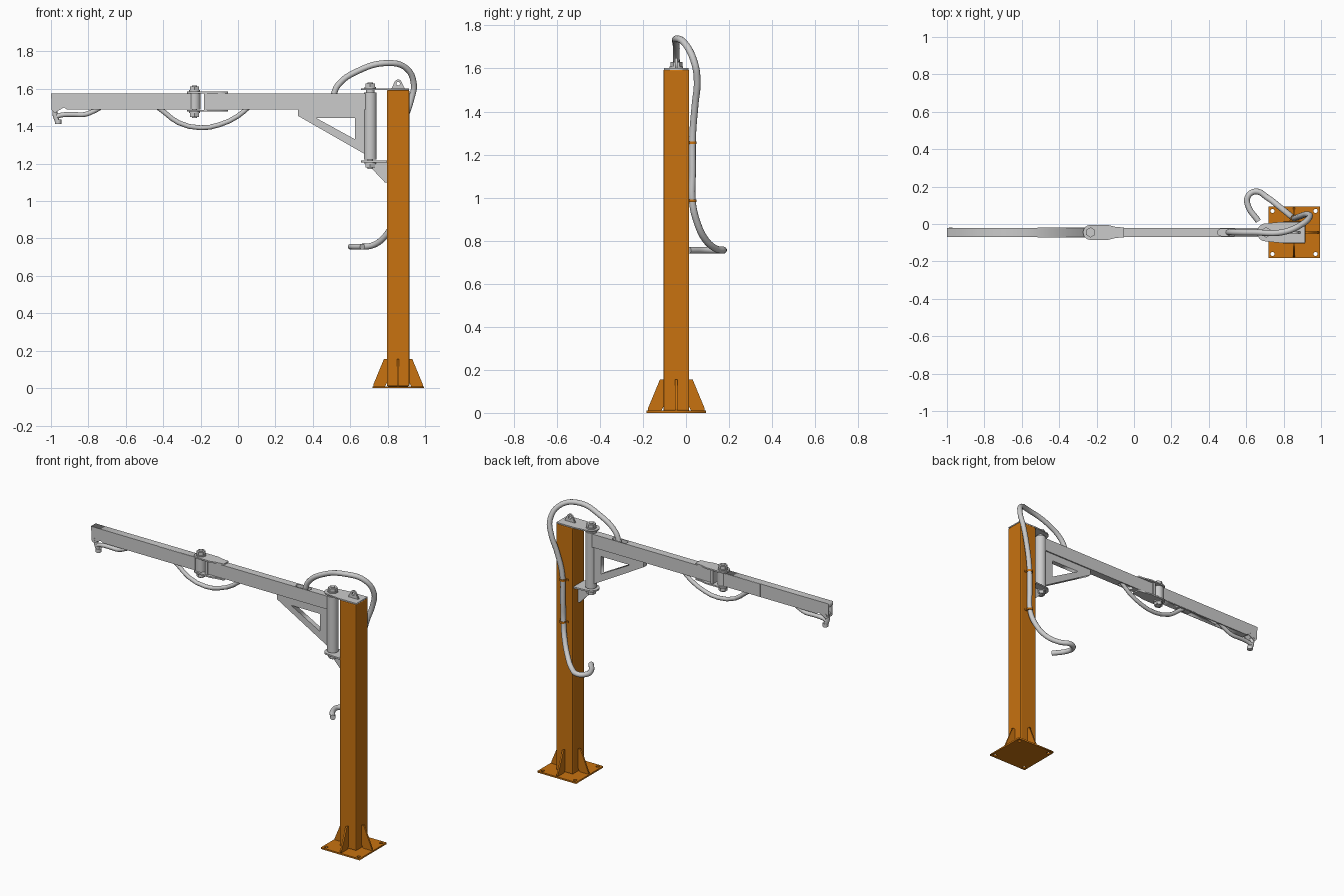
import bpy, bmesh
from math import pi, sin, cos, radians, atan2
from mathutils import Vector

if "Cube" in bpy.data.objects:
    bpy.data.objects.remove(bpy.data.objects["Cube"])

CX, CY = 0.856, -0.045          # column centre; the arms share CY

orange = bpy.data.materials.new("orange_paint")
orange.diffuse_color = (0.58, 0.17, 0.005, 1)
orange.use_nodes = True
orange.node_tree.nodes["Principled BSDF"].inputs["Base Color"].default_value = orange.diffuse_color

def activate(ob):
    bpy.ops.object.select_all(action='DESELECT')
    ob.select_set(True)
    bpy.context.view_layer.objects.active = ob

def finish(ob, mat=None, smooth=False):
    activate(ob)
    if ob.type == 'CURVE':
        bpy.ops.object.convert(target='MESH')
        ob = bpy.context.object
    if mat:
        ob.data.materials.append(mat)
    if smooth:
        bpy.ops.object.shade_smooth_by_angle(angle=radians(35))
    return ob

def arc(x, y, r, a0=0, a1=360, n=20):
    closed = abs(a1 - a0) == 360
    k = n if closed else n - 1
    return [(x + r * cos(radians(a0 + (a1 - a0) * i / k)),
             y + r * sin(radians(a0 + (a1 - a0) * i / k))) for i in range(n)]

def plate(name, loops, thick, loc=(0, 0, 0), rot=(0, 0, 0), mat=None):
    """Flat outline with holes, extruded symmetrically."""
    cu = bpy.data.curves.new(name, 'CURVE')
    cu.dimensions, cu.fill_mode, cu.extrude = '2D', 'BOTH', thick / 2
    for pts in loops:
        sp = cu.splines.new('POLY')
        sp.points.add(len(pts) - 1)
        for p, (x, y) in zip(sp.points, pts):
            p.co = (x, y, 0, 1)
        sp.use_cyclic_u = True
    ob = bpy.data.objects.new(name, cu)
    bpy.context.collection.objects.link(ob)
    ob.location, ob.rotation_euler = loc, rot
    return finish(ob, mat)

def side_plate(name, loops, thick, y=CY):
    return plate(name, loops, thick, (0, y, 0), (pi / 2, 0, 0))

def cyl(name, x, y, z0, z1, r, n=24, mat=None):
    bpy.ops.mesh.primitive_cylinder_add(vertices=n, radius=r, depth=z1 - z0,
                                        location=(x, y, (z0 + z1) / 2))
    ob = bpy.context.object
    ob.name = name
    return finish(ob, mat, n > 8)

def box(name, lo, hi, mat=None, bevel=0):
    lo, hi = Vector(lo), Vector(hi)
    bpy.ops.mesh.primitive_cube_add(size=1, location=(lo + hi) / 2)
    ob = bpy.context.object
    ob.name, ob.scale = name, hi - lo
    bpy.ops.object.transform_apply(location=False, rotation=False, scale=True)
    if bevel:
        m = ob.modifiers.new("bevel", 'BEVEL')
        m.width, m.segments = bevel, 2
    return finish(ob, mat)

def hose(name, pts, r, res=6):
    cu = bpy.data.curves.new(name, 'CURVE')
    cu.dimensions, cu.bevel_depth, cu.bevel_resolution = '3D', r, 4
    cu.resolution_u, cu.use_fill_caps = res, True
    sp = cu.splines.new('BEZIER')
    sp.bezier_points.add(len(pts) - 1)
    for b, p in zip(sp.bezier_points, pts):
        b.co = p
        b.handle_left_type = b.handle_right_type = 'AUTO'
    ob = bpy.data.objects.new(name, cu)
    bpy.context.collection.objects.link(ob)
    return finish(ob, None, True)

def slot(target, x, z):
    """Oblong pocket in an arm where a hose passes through."""
    out = arc(x + 0.035, CY, 0.018, -90, 90, 10) + arc(x - 0.035, CY, 0.018, 90, 270, 10)
    cut = plate("slot_cutter", [out], 0.04, (0, 0, z))
    cut.hide_render = True
    cut.hide_set(True)
    m = target.modifiers.new("slot", 'BOOLEAN')
    m.operation, m.object = 'DIFFERENCE', cut

# Base plate with bolt holes
sq = [(-.138, -.138), (.138, -.138), (.138, .138), (-.138, .138)]
holes = [arc(sx * .115, sy * .115, .011, n=16) for sx in (-1, 1) for sy in (-1, 1)]
plate("base_plate", [sq] + holes, 0.01, (CX, CY, 0.005), mat=orange)

# Column and its four foot gussets
box("column", (CX - .06, CY - .06, .01), (CX + .06, CY + .06, 1.594), orange, 0.006)
gusset = [(.059, .03), (.069, .01), (.132, .01), (.132, .02), (.076, .155), (.059, .155)]
for i in range(4):
    plate(f"foot_gusset_{i}", [gusset], 0.01, (CX, CY, 0), (pi / 2, 0, i * pi / 2), orange)

# Main hinge: top and bottom brackets, barrel, bolt
HX = 0.707
def bracket(x1, w):
    return arc(HX, CY, .049, 110, 250, 14) + [(.79, CY - w), (x1, CY - w), (x1, CY + w), (.79, CY + w)]
plate("hinge_top_bracket", [bracket(CX + .059, .057)], 0.008, (0, 0, 1.598))
plate("hinge_bottom_bracket", [bracket(CX - .06, .055)], 0.01, (0, 0, 1.212))
side_plate("bracket_gusset", [[(.705, 1.207), (.797, 1.207), (.797, 1.1), (.785, 1.1), (.705, 1.185)]], 0.012)
cyl("hinge_barrel", HX, CY, 1.222, 1.58, .034)

def bolt(name, x, z_top, z_bot, r):
    cyl(name + "_shaft", x, CY, z_bot - .035, z_top + .032, r * .5, 16)
    for tag, z, s in (("head", z_top, 1), ("nut", z_bot, -1)):
        a, b, c = z, z + s * .008, z + s * .028
        cyl(f"{name}_{tag}_washer", x, CY, min(a, b), max(a, b), r * 1.1)
        cyl(f"{name}_{tag}", x, CY, min(b, c), max(b, c), r, 6)
bolt("hinge_bolt", HX, 1.602, 1.207, .028)
cyl("hinge_top_spacer", HX, CY, 1.575, 1.596, .022)

# Lifting eye on the column top
eye = [(CX - .036, 1.601), (CX + .036, 1.601)] + arc(CX, 1.63, .02, 20, 160, 10)
side_plate("lifting_eye", [eye, arc(CX, 1.628, .01, n=14)], 0.012)

# Inner arm with triangular brace
inner = box("inner_arm", (-.165, CY - .024, 1.49), (.69, CY + .024, 1.575))
slot(inner, .50, 1.575)
slot(inner, .03, 1.49)
side_plate("arm_brace", [[(.322, 1.49), (.68, 1.49), (.68, 1.25), (.322, 1.455)],
                         [(.42, 1.443), (.626, 1.443), (.626, 1.33)]], 0.032)

# Elbow clevis plates, barrel, bolt
EX = -0.232
clevis = arc(EX, CY, .04, 90, 270, 14) + [(-.14, CY - .04), (-.10, CY - .03), (-.053, CY - .026),
                                         (-.053, CY + .026), (-.10, CY + .03), (-.14, CY + .04)]
for tag, z in (("top", 1.581), ("bottom", 1.483)):
    plate(f"elbow_{tag}_plate", [clevis], 0.009, (0, 0, z))
box("elbow_end_plate", (-.182, CY - .032, 1.483), (-.165, CY + .032, 1.581))
cyl("elbow_barrel", EX, CY, 1.489, 1.575, .031)
bolt("elbow_bolt", EX, 1.5855, 1.4785, .027)

# Outer arm with slanted tip
outer = side_plate("outer_arm", [[(-1, 1.575), (-1, 1.55), (-.915, 1.49), (-.25, 1.49), (-.25, 1.575)]], 0.048)
slot(outer, -.74, 1.49)
slot(outer, -.43, 1.49)
box("arm_sleeve", (-.515, CY - .026, 1.492), (-.256, CY + .026, 1.574))

# Tip lugs, cross pin and hose nozzle
lug = [(-.998, 1.57), (-.998, 1.50)] + arc(-.979, 1.492, .018, 180, 330, 10) + [(-.93, 1.50), (-.94, 1.57)]
for s in (-1, 1):
    side_plate(f"tip_lug_{'front' if s < 0 else 'back'}", [lug], 0.005, CY + s * .02)
pin = cyl("tip_pin", -.98, CY, 1.49, 1.54, .009, 16)
pin.rotation_euler, pin.location = (pi / 2, 0, 0), (-.979, CY, 1.495)
cyl("nozzle_collar", -.962, CY, 1.412, 1.435, .017, 16)
hose("nozzle_elbow", [(-.979, CY, 1.495), (-.978, CY, 1.46), (-.962, CY, 1.418)], .013)
hose("tip_hose", [(-.976, CY, 1.45), (-.945, CY, 1.46), (-.88, CY, 1.463), (-.82, CY, 1.463),
                  (-.77, CY, 1.482), (-.72, CY, 1.51)], .013, 4)

# Sagging hose under the elbow
hose("elbow_hose", [(-.44, CY, 1.51), (-.39, CY, 1.472), (-.32, CY, 1.42), (-.2, CY, 1.392),
                    (-.1, CY, 1.408), (0, CY, 1.455), (.065, CY, 1.51)], .013, 2)

# Main supply hose over the hinge and down the column back
hose("supply_hose", [(.505, CY, 1.55), (.535, CY, 1.62), (.64, CY, 1.695), (.80, CY + .002, 1.738),
                     (.90, .0, 1.71), (.94, .04, 1.625), (.925, .052, 1.54), (.89, .042, 1.43),
                     (.86, .031, 1.29), (.856, .03, 1.12), (.852, .03, .98), (.83, .05, .89),
                     (.78, .09, .805), (.715, .14, .762), (.65, .174, .756), (.608, .145, .756),
                     (.609, .10, .756), (.665, .015, .756)], .016, 6)

# Hose clips
for i, z in enumerate((1.255, .985)):
    cyl(f"hose_clip_{i}", .856, .03, z - .006, z + .006, .0195, 20, orange)
    box(f"hose_clip_tab_{i}", (.828, .012, z - .006), (.884, .018, z + .006), orange)
